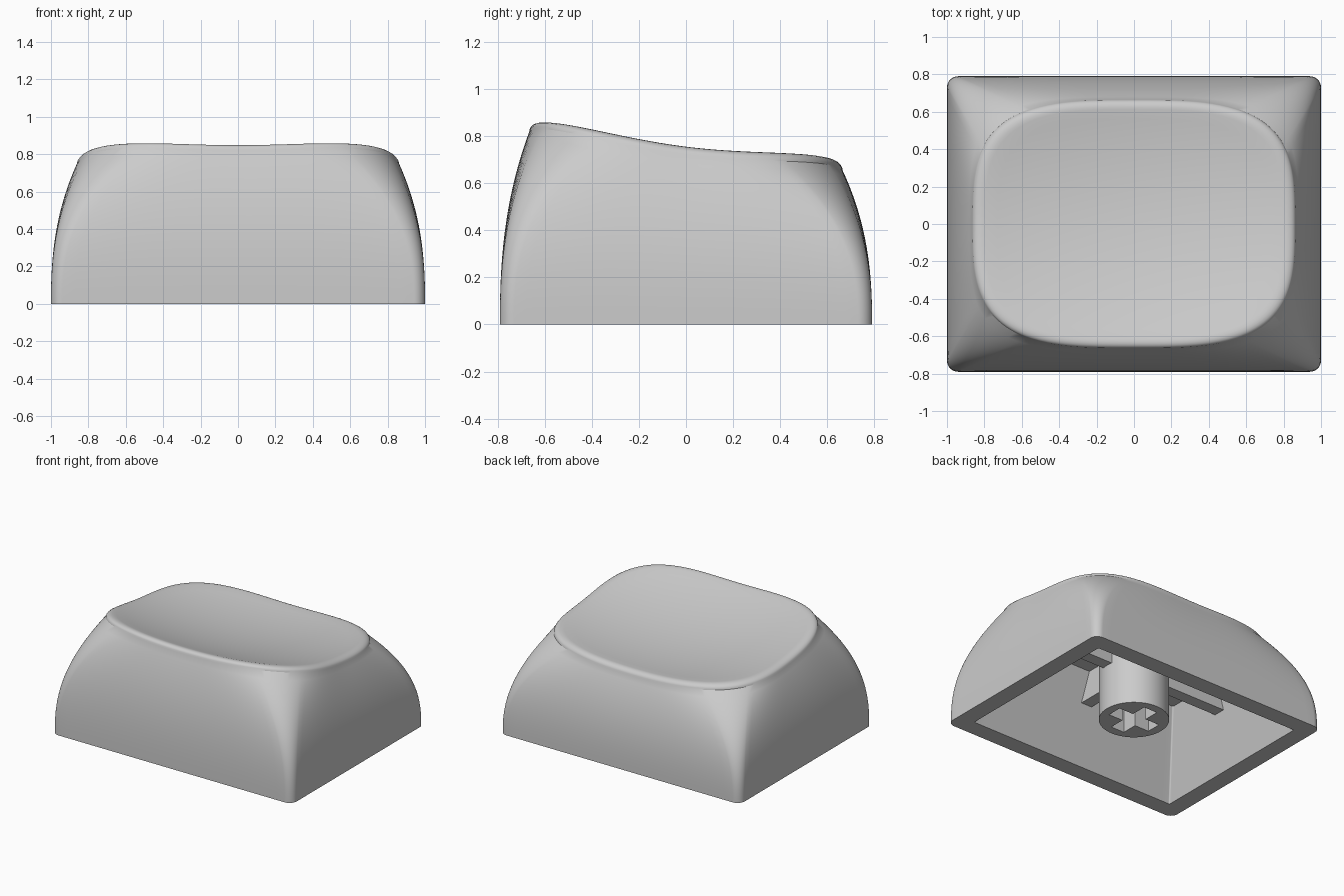
import bpy, bmesh, math

old = bpy.data.objects.get("Cube")
if old:
    bpy.data.objects.remove(old, do_unlink=True)

grey = bpy.data.materials.new("light_grey_plastic")
grey.use_nodes = True
COLOUR = (0.6, 0.6, 0.6, 1)
grey.diffuse_color = COLOUR
grey.node_tree.nodes["Principled BSDF"].inputs["Base Color"].default_value = COLOUR

SIDE, CORNER = 14, 12          # steps per half side and per corner


def finish(name, bm):
    bmesh.ops.recalc_face_normals(bm, faces=bm.faces)
    mesh = bpy.data.meshes.new(name)
    bm.to_mesh(mesh)
    bm.free()
    mesh.materials.append(grey)
    obj = bpy.data.objects.new(name, mesh)
    bpy.context.collection.objects.link(obj)
    return obj


def smooth(obj):
    bpy.ops.object.select_all(action='DESELECT')
    obj.select_set(True)
    bpy.context.view_layer.objects.active = obj
    bpy.ops.object.shade_smooth_by_angle(angle=math.radians(32))


def full_loop(quarter):
    """Mirror a first-quadrant run of points into a closed loop."""
    q = quarter
    loop = q + [(-x, y) for x, y in q[-2::-1]]
    return loop + [(x, -y) for x, y in loop[-2:0:-1]]


def rounded_rect(hx, hy, r):
    q = [(hx, (hy - r) * i / SIDE) for i in range(SIDE)]
    for i in range(CORNER + 1):
        a = math.pi / 2 * i / CORNER
        q.append((hx - r + r * math.cos(a), hy - r + r * math.sin(a)))
    q += [((hx - r) * (1 - i / SIDE), hy) for i in range(1, SIDE + 1)]
    return full_loop(q)


def rim_outline(hx, hy, power):
    a0, a1 = 26, 48            # where the rounded corner starts and ends
    angles = [a0 * i / SIDE for i in range(SIDE)]
    angles += [a0 + (a1 - a0) * i / CORNER for i in range(CORNER + 1)]
    angles += [a1 + (90 - a1) * i / SIDE for i in range(1, SIDE + 1)]
    q = []
    for a in angles:
        c, s = math.cos(math.radians(a)), math.sin(math.radians(a))
        r = ((abs(c) / hx) ** power + (abs(s) / hy) ** power) ** (-1 / power)
        q.append((r * c, r * s))
    return full_loop(q)


def dish(x, y):
    """Height of the scooped, forward-raised top."""
    return 0.69 + 0.10 * x * x + 0.206 * y * y - 0.125 * y


# Shell: one loft from the cavity ceiling, around the foot, up to the dish
foot = rounded_rect(1.0, 0.79, 0.06)
rim = rim_outline(0.865, 0.665, 3.3)
EDGE_DROP = 0.045
rings = [[(x, y, 0.6) for x, y in rounded_rect(0.70, 0.42, 0.01)],
         [(x, y, 0) for x, y in rounded_rect(0.87, 0.66, 0.01)]]
STEPS = 20
for k in range(STEPS + 1):
    t = k / STEPS
    f = 1 - t ** 2.45
    rings.append([(rx + (fx - rx) * f, ry + (fy - ry) * f,
                   t * (dish(rx, ry) - EDGE_DROP))
                  for (fx, fy), (rx, ry) in zip(foot, rim)])
# Rounded lip, then concentric rings over the scoop
lip = [(1 - 0.08 * (1 - math.cos(a)), EDGE_DROP * (1 - math.sin(a)))
       for a in (math.pi / 2 * i / 6 for i in range(1, 7))]
scoop = [(0.92 * (1 - i / 12), 0) for i in range(1, 12)]
for s, drop in lip + scoop:
    rings.append([(x * s, y * s, dish(x * s, y * s) - drop) for x, y in rim])

bm = bmesh.new()
loops = [[bm.verts.new(p) for p in ring] for ring in rings]
for low, high in zip(loops, loops[1:]):
    n = len(low)
    for i in range(n):
        j = (i + 1) % n
        bm.faces.new((low[i], low[j], high[j], high[i]))
bm.faces.new(loops[0])
centre = bm.verts.new((0, 0, dish(0, 0)))
last = loops[-1]
for i, v in enumerate(last):
    bm.faces.new((v, last[(i + 1) % len(last)], centre))
smooth(finish("cap_shell", bm))


def box(name, x0, x1, y0, y1, z0, z1):
    bm = bmesh.new()
    bmesh.ops.create_cube(bm, size=1)
    for v in bm.verts:
        v.co = ((x0 + x1) / 2 + v.co.x * (x1 - x0),
                (y0 + y1) / 2 + v.co.y * (y1 - y0),
                (z0 + z1) / 2 + v.co.z * (z1 - z0))
    return finish(name, bm)


# Stem with a cross-shaped socket
bm = bmesh.new()
bmesh.ops.create_cone(bm, cap_ends=True, segments=64, radius1=0.24, radius2=0.24, depth=0.57)
bmesh.ops.translate(bm, verts=bm.verts, vec=(0, 0, 0.335))
stem = finish("stem", bm)
ARM, SLOT = 0.175, 0.056
cutters = [box("socket_cutter_x", -ARM, ARM, -SLOT, SLOT, -0.1, 0.42),
           box("socket_cutter_y", -SLOT, SLOT, -ARM, ARM, -0.1, 0.421)]
bpy.context.view_layer.objects.active = stem
for cutter in cutters:
    cutter.hide_render = True
    mod = stem.modifiers.new("socket", 'BOOLEAN')
    mod.operation, mod.solver, mod.object = 'DIFFERENCE', 'EXACT', cutter
    bpy.ops.object.modifier_apply(modifier=mod.name)
for cutter in cutters:
    bpy.data.objects.remove(cutter, do_unlink=True)
smooth(stem)

# Ribs under the ceiling, from the stem to each wall
W, LOW, HIGH = 0.045, 0.39, 0.62
box("rib_left", 0.22, 0.80, -W, W, LOW, HIGH)
box("rib_right", -0.80, -0.22, -W, W, LOW, HIGH)
box("rib_front", -W, W, -0.56, -0.22, LOW, HIGH)
box("rib_back", -W, W, 0.22, 0.56, LOW, HIGH)
